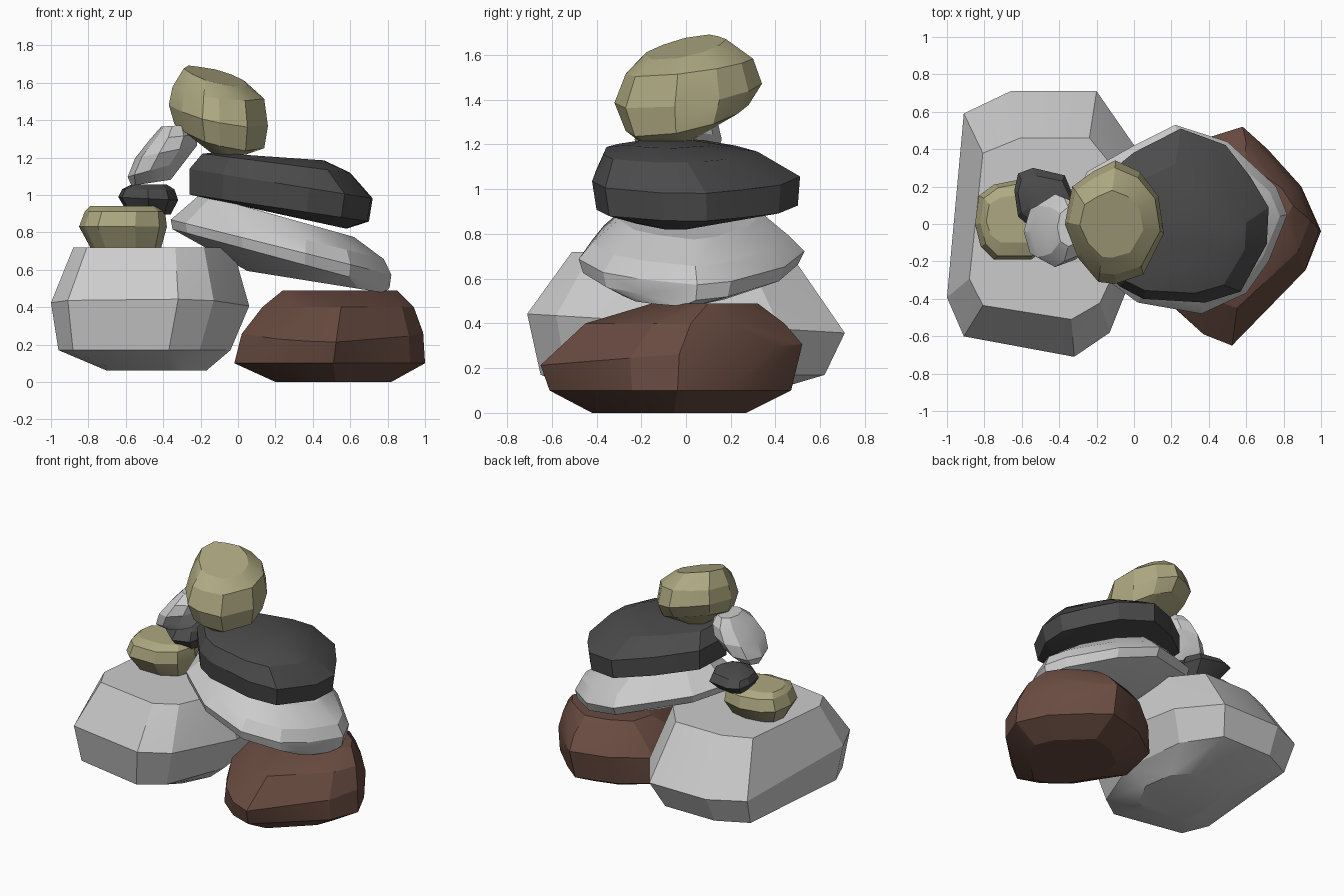
import bpy, bmesh, math


def material(name, rgb):
    m = bpy.data.materials.new(name)
    m.diffuse_color = (*rgb, 1)
    return m


DARK = material("dark_stone", (0.07, 0.07, 0.07))
BROWN = material("brown_stone", (0.14, 0.07, 0.052))
OLIVE = material("olive_stone", (0.42, 0.39, 0.22))


def rock(name, outline, rings, mat=None):
    """Hull of one plan outline fitted into rings: (z, x0, x1, y0, y1, slope_x, slope_y)."""
    xs, ys = zip(*outline)
    bm = bmesh.new()
    for z, x0, x1, y0, y1, ax, ay in rings:
        for px, py in outline:
            u = (px - min(xs)) / (max(xs) - min(xs))
            v = (py - min(ys)) / (max(ys) - min(ys))
            dx, dy = (u - 0.5) * (x1 - x0), (v - 0.5) * (y1 - y0)
            bm.verts.new(((x0 + x1) / 2 + dx, (y0 + y1) / 2 + dy, z + ax * dx + ay * dy))
    hull = bmesh.ops.convex_hull(bm, input=bm.verts)
    loose = {g for g in hull["geom_interior"] + hull["geom_unused"]
             if isinstance(g, bmesh.types.BMVert)}
    bmesh.ops.delete(bm, geom=list(loose), context='VERTS')
    bmesh.ops.dissolve_limit(bm, angle_limit=math.radians(4), verts=bm.verts, edges=bm.edges)
    bmesh.ops.recalc_face_normals(bm, faces=bm.faces)
    me = bpy.data.meshes.new(name)
    bm.to_mesh(me)
    bm.free()
    ob = bpy.data.objects.new(name, me)
    bpy.context.collection.objects.link(ob)
    if mat:
        me.materials.append(mat)
    bpy.ops.object.select_all(action='DESELECT')
    ob.select_set(True)
    bpy.context.view_layer.objects.active = ob
    bpy.ops.object.shade_smooth_by_angle(angle=math.radians(20))


# Large base boulders
rock("left_base_boulder",
     [(-.91, .6), (-.66, .72), (-.2, .72), (0, .43), (.06, -.1), (-.13, -.58),
      (-.32, -.71), (-.91, -.6), (-1, -.39)],
     [(.06, -.7, -.17, -.32, .25, 0, 0),
      (.17, -.96, -.04, -.65, .62, 0, 0),
      (.40, -1, .06, -.71, .71, 0, -.06),
      (.72, -.88, -.03, -.51, .46, 0, 0)])
rock("right_base_boulder",
     [(.3, .44), (.57, .52), (.71, .4), (.9, .2), (1, -.03), (.92, -.25),
      (.51, -.65), (.35, -.59), (.18, -.44), (-.02, -.1), (.05, .25)],
     [(.0, .2, .82, -.42, .27, 0, 0),
      (.1, -.02, 1, -.61, .47, 0, 0),
      (.26, .02, .99, -.65, .52, 0, .08),
      (.4, .13, .94, -.45, .44, 0, 0),
      (.49, .24, .85, -.15, .32, 0, 0)], BROWN)

# Slabs stacked on the right boulder
rock("sloping_slab",
     [(.22, .53), (.5, .44), (.76, .2), (.82, .05), (.72, -.2), (.6, -.37),
      (.36, -.48), (.02, -.42), (-.28, -.2), (-.36, .05), (-.25, .28), (0, .42)],
     [(.535, .05, .78, -.28, .22, -.16, 0),
      (.66, -.35, .81, -.46, .5, -.27, 0),
      (.72, -.36, .82, -.48, .53, -.25, 0),
      (.79, -.29, .78, -.42, .46, -.25, 0),
      (.89, -.2, .62, -.3, .34, -.28, 0)])
rock("upper_slab",
     [(.25, .53), (.49, .44), (.62, .27), (.72, .1), (.71, -.1), (.57, -.36),
      (.38, -.42), (.05, -.4), (-.08, -.33), (-.26, -.1), (-.24, .2), (0, .4)],
     [(.905, -.2, .58, -.25, .2, -.22, 0),
      (.93, -.26, .7, -.4, .5, -.15, 0),
      (1.06, -.26, .72, -.42, .51, -.16, 0),
      (1.17, -.19, .6, -.37, .32, -.13, 0),
      (1.205, -.12, .46, -.24, .12, -.07, 0)], DARK)

# Small stones stacked on the left boulder
rock("flat_stone",
     [(-.83, .15), (-.75, .21), (-.6, .24), (-.45, .2), (-.38, .05), (-.42, -.1),
      (-.55, -.19), (-.75, -.19), (-.82, -.12), (-.85, 0)],
     [(.72, -.79, -.41, -.12, .15, 0, 0),
      (.83, -.85, -.38, -.19, .24, 0, 0),
      (.91, -.82, -.39, -.17, .22, 0, 0),
      (.94, -.79, -.42, -.1, .16, 0, 0)], OLIVE)
rock("small_dark_stone",
     [(-.62, .27), (-.54, .3), (-.37, .26), (-.32, .14), (-.37, -.03), (-.48, -.08),
      (-.62, .04), (-.64, .18)],
     [(.9, -.59, -.36, 0, .2, -.05, 0),
      (.98, -.64, -.32, -.08, .3, -.05, 0),
      (1.03, -.62, -.34, -.03, .26, 0, 0),
      (1.055, -.57, -.38, .04, .18, 0, 0)], DARK)
rock("leaning_stone",
     [(-.55, .1), (-.45, .16), (-.33, .12), (-.23, -.02), (-.33, -.19), (-.45, -.23),
      (-.55, -.18), (-.59, -.04)],
     [(1.065, -.57, -.36, -.1, .05, .15, 0),
      (1.14, -.59, -.28, -.2, .13, .28, 0),
      (1.23, -.55, -.22, -.23, .16, .2, 0),
      (1.31, -.47, -.22, -.2, .14, .1, 0),
      (1.37, -.41, -.26, -.12, .09, .06, 0)])

# Capstone bridging both stacks
rock("capstone",
     [(-.1, .34), (.03, .28), (.13, .15), (.16, -.05), (.05, -.27), (-.1, -.32),
      (-.19, -.31), (-.3, -.18), (-.37, 0), (-.33, .2), (-.22, .28)],
     [(1.215, -.13, .04, -.21, .02, 0, 0),
      (1.32, -.34, .14, -.27, .28, -.25, .21),
      (1.43, -.37, .16, -.32, .34, -.2, .13),
      (1.55, -.35, .14, -.27, .3, -.12, .12),
      (1.635, -.29, .05, -.18, .18, -.25, .2)], OLIVE)
